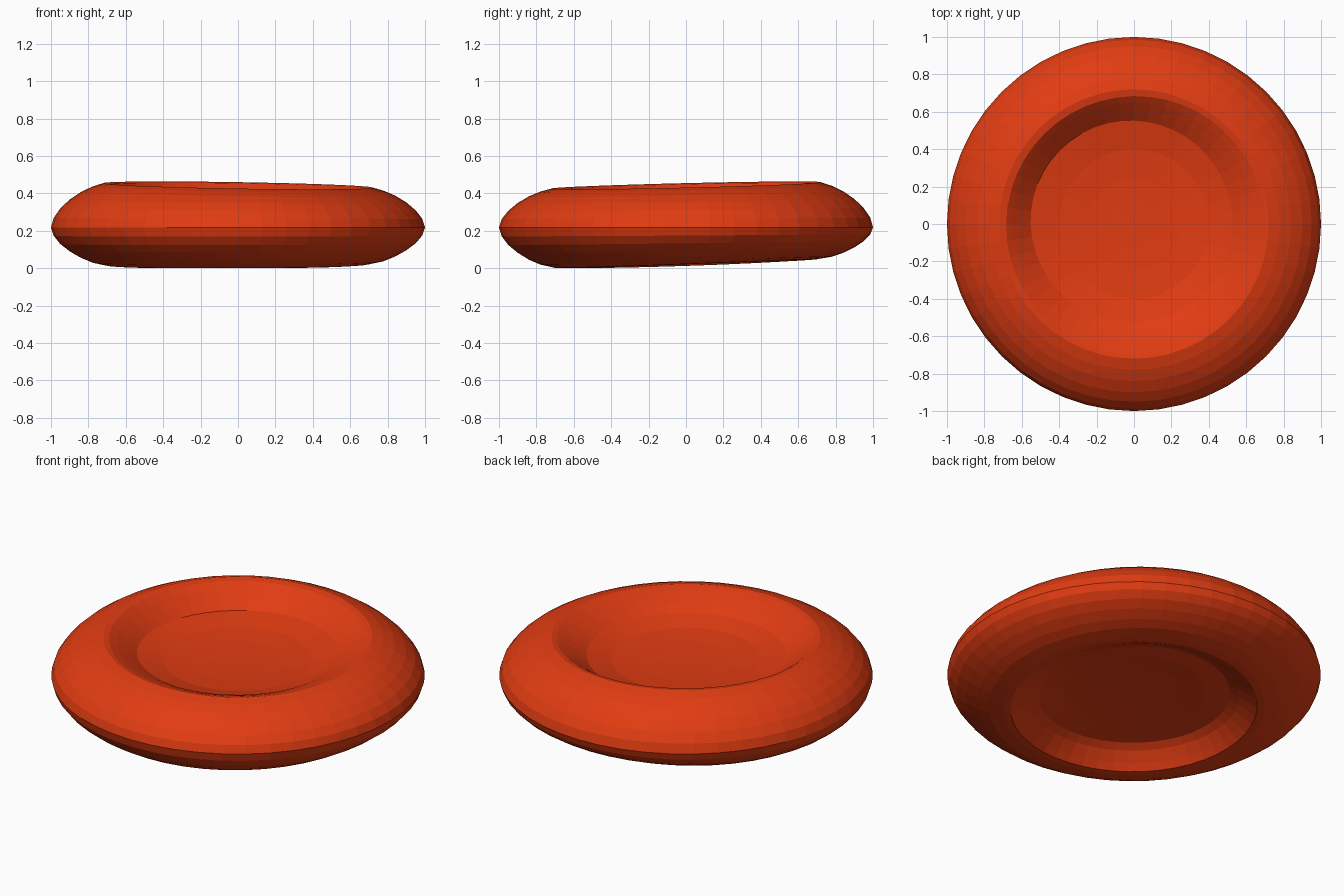
import bpy, bmesh
from math import sin, cos, radians, tau

if "Cube" in bpy.data.objects:
    bpy.data.objects.remove(bpy.data.objects["Cube"])

SEGMENTS = 48


def lobe(angle, peak_deg, power=1.0):
    """Smooth 0..1 weight that peaks in one direction around the disc."""
    return ((1 + cos(angle - radians(peak_deg))) / 2) ** power


def mix(a, b, t):
    return a + (b - a) * t


def profile(a):
    """Cross-section from the upper dish, over the rim, to the lower dish."""
    steep_top = lobe(a, 135, 1.3)
    steep_low = lobe(a, 225, 1.0)
    top = 0.432 + 0.042 * lobe(a, 125)
    low = 0.010 + 0.047 * lobe(a, 80, 1.5)
    pts = [(0.12, 0.305), (0.25, 0.31), (0.40, 0.322)]
    # upper dish wall: steep on one side, gentle on the other
    for gentle, steep in (((0.52, 0.08), (0.56, 0.125)),
                          ((0.58, 0.05), (0.60, 0.085)),
                          ((0.65, 0.022), (0.65, 0.035)),
                          ((0.70, 0.005), (0.68, 0.007))):
        pts.append((mix(gentle[0], steep[0], steep_top),
                    top - mix(gentle[1], steep[1], steep_top)))
    # rounded outer rim
    half_top, half_low = top - 0.228, 0.228 - low
    for r, h in ((0.72, 1), (0.78, 0.92), (0.84, 0.80), (0.90, 0.63),
                 (0.95, 0.43), (0.985, 0.22)):
        pts.append((r, 0.228 + h * half_top))
    pts.append((1.0, 0.228))
    for r, h in ((0.985, 0.22), (0.95, 0.43), (0.90, 0.62), (0.84, 0.79),
                 (0.78, 0.91), (0.70, 0.99)):
        pts.append((r, 0.228 - h * half_low))
    # lower dish wall
    for gentle, steep in (((0.66, 0.0), (0.66, 0.0)),
                          ((0.60, 0.022), (0.63, 0.035)),
                          ((0.54, 0.05), (0.58, 0.085)),
                          ((0.48, 0.075), (0.54, 0.11))):
        pts.append((mix(gentle[0], steep[0], steep_low),
                    low + mix(gentle[1], steep[1], steep_low)))
    pts += [(0.38, 0.13), (0.25, 0.14), (0.12, 0.145)]
    return pts


# Loft the varying cross-section around the z axis
bm = bmesh.new()
columns = []
for i in range(SEGMENTS):
    a = tau * i / SEGMENTS
    columns.append([bm.verts.new((r * cos(a), r * sin(a), z)) for r, z in profile(a)])
upper_centre = bm.verts.new((0, 0, 0.303))
lower_centre = bm.verts.new((0, 0, 0.147))
for i, col in enumerate(columns):
    nxt = columns[(i + 1) % SEGMENTS]
    bm.faces.new((upper_centre, col[0], nxt[0]))
    bm.faces.new((lower_centre, nxt[-1], col[-1]))
    for j in range(len(col) - 1):
        bm.faces.new((col[j], col[j + 1], nxt[j + 1], nxt[j]))
bmesh.ops.recalc_face_normals(bm, faces=bm.faces)
low_z = min(v.co.z for v in bm.verts)
bmesh.ops.translate(bm, verts=bm.verts, vec=(0, 0, -low_z))

mesh = bpy.data.meshes.new("dimpled_disc")
bm.to_mesh(mesh)
bm.free()
disc = bpy.data.objects.new("dimpled_disc", mesh)
bpy.context.collection.objects.link(disc)

# Orange-red surface
mat = bpy.data.materials.new("orange_red")
mat.diffuse_color = (0.75, 0.045, 0.006, 1)
mat.use_nodes = True
mat.node_tree.nodes["Principled BSDF"].inputs["Base Color"].default_value = mat.diffuse_color
mesh.materials.append(mat)
